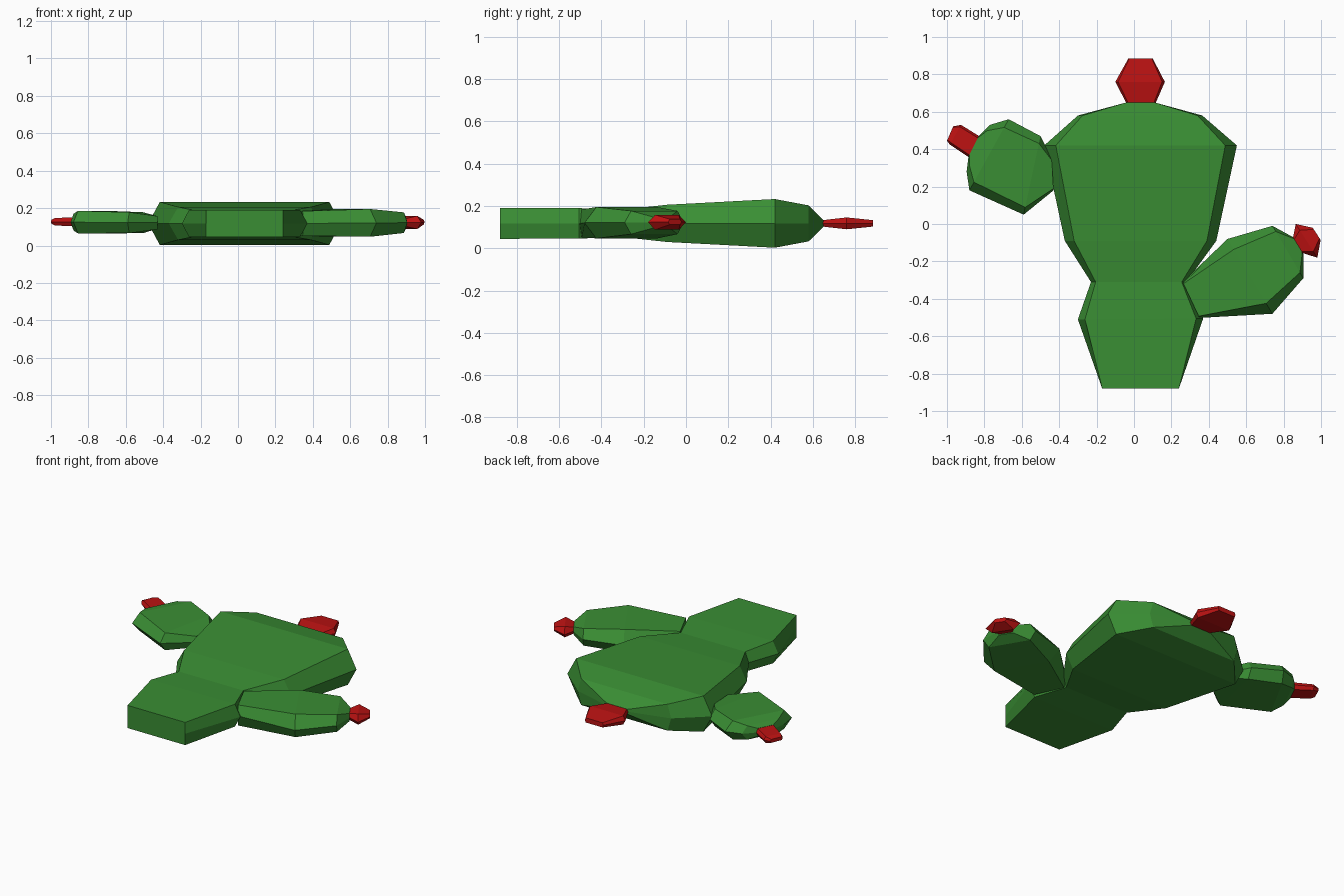
import bpy, bmesh
from mathutils import Vector


def material(name, rgb):
    m = bpy.data.materials.new(name)
    m.diffuse_color = (*rgb, 1)
    return m


green = material("cactus green", (0.042, 0.27, 0.034))
red = material("flower red", (0.5, 0.006, 0.006))


# Loft of flattened hexagonal sections.
# Station: edge point a, edge point b, centre height, half thickness, rim inset
def pad(name, stations, mat):
    bm = bmesh.new()
    rings = []
    for a, b, zc, h, inset in stations:
        a, b = Vector((*a, zc)), Vector((*b, zc))
        d = (b - a).normalized() * inset
        up = Vector((0, 0, h))
        pts = [a, a + d + up, b - d + up, b, b - d - up, a + d - up]
        rings.append([bm.verts.new(p) for p in pts])
    for r, s in zip(rings, rings[1:]):
        for i in range(6):
            j = (i + 1) % 6
            bm.faces.new((r[i], r[j], s[j], s[i]))
    bm.faces.new(rings[0])
    bm.faces.new(rings[-1])
    bmesh.ops.recalc_face_normals(bm, faces=bm.faces)
    me = bpy.data.meshes.new(name)
    bm.to_mesh(me)
    bm.free()
    me.materials.append(mat)
    ob = bpy.data.objects.new(name, me)
    bpy.context.collection.objects.link(ob)
    return ob


Z = 0.118

# Trunk and main pad
pad("cactus_body", [
    ((-0.17, -0.88), (0.24, -0.88), Z, 0.073, 0.0),
    ((-0.30, -0.51), (0.37, -0.505), Z, 0.072, 0.038),
    ((-0.23, -0.31), (0.28, -0.31), Z, 0.064, 0.025),
    ((-0.37, -0.09), (0.44, -0.09), Z, 0.088, 0.05),
    ((-0.48, 0.42), (0.55, 0.42), Z, 0.115, 0.062),
    ((-0.30, 0.58), (0.365, 0.58), Z, 0.085, 0.025),
    ((-0.04, 0.65), (0.11, 0.65), Z, 0.016, 0.0),
], green)

# Right arm
pad("right_arm", [
    ((0.35, -0.502), (0.26, -0.31), Z, 0.066, 0.01),
    ((0.74, -0.48), (0.50, -0.08), 0.121, 0.074, 0.065),
    ((0.905, -0.29), (0.74, -0.01), 0.122, 0.055, 0.035),
    ((0.905, -0.16), (0.85, -0.07), 0.122, 0.025, 0.01),
], green)

# Left arm
pad("left_arm", [
    ((-0.43, 0.18), (-0.44, 0.35), 0.122, 0.035, 0.01),
    ((-0.59, 0.05), (-0.50, 0.47), 0.122, 0.056, 0.04),
    ((-0.88, 0.18), (-0.67, 0.56), 0.125, 0.06, 0.05),
    ((-0.895, 0.28), (-0.77, 0.53), 0.125, 0.045, 0.035),
    ((-0.885, 0.36), (-0.83, 0.47), 0.127, 0.025, 0.01),
], green)

# Flowers
pad("top_flower", [
    ((-0.04, 0.645), (0.115, 0.645), Z, 0.015, 0.01),
    ((-0.10, 0.76), (0.165, 0.76), Z, 0.028, 0.015),
    ((-0.03, 0.885), (0.10, 0.885), Z, 0.015, 0.005),
], red)
pad("right_flower", [
    ((0.90, -0.155), (0.85, -0.075), 0.123, 0.02, 0.01),
    ((0.98, -0.18), (0.865, 0.0), 0.123, 0.035, 0.04),
    ((0.998, -0.085), (0.955, -0.02), 0.125, 0.013, 0.01),
], red)
pad("left_flower", [
    ((-0.88, 0.355), (-0.82, 0.465), 0.127, 0.024, 0.012),
    ((-0.985, 0.425), (-0.925, 0.53), 0.127, 0.02, 0.012),
    ((-1.0, 0.445), (-0.967, 0.522), 0.127, 0.011, 0.006),
], red)
